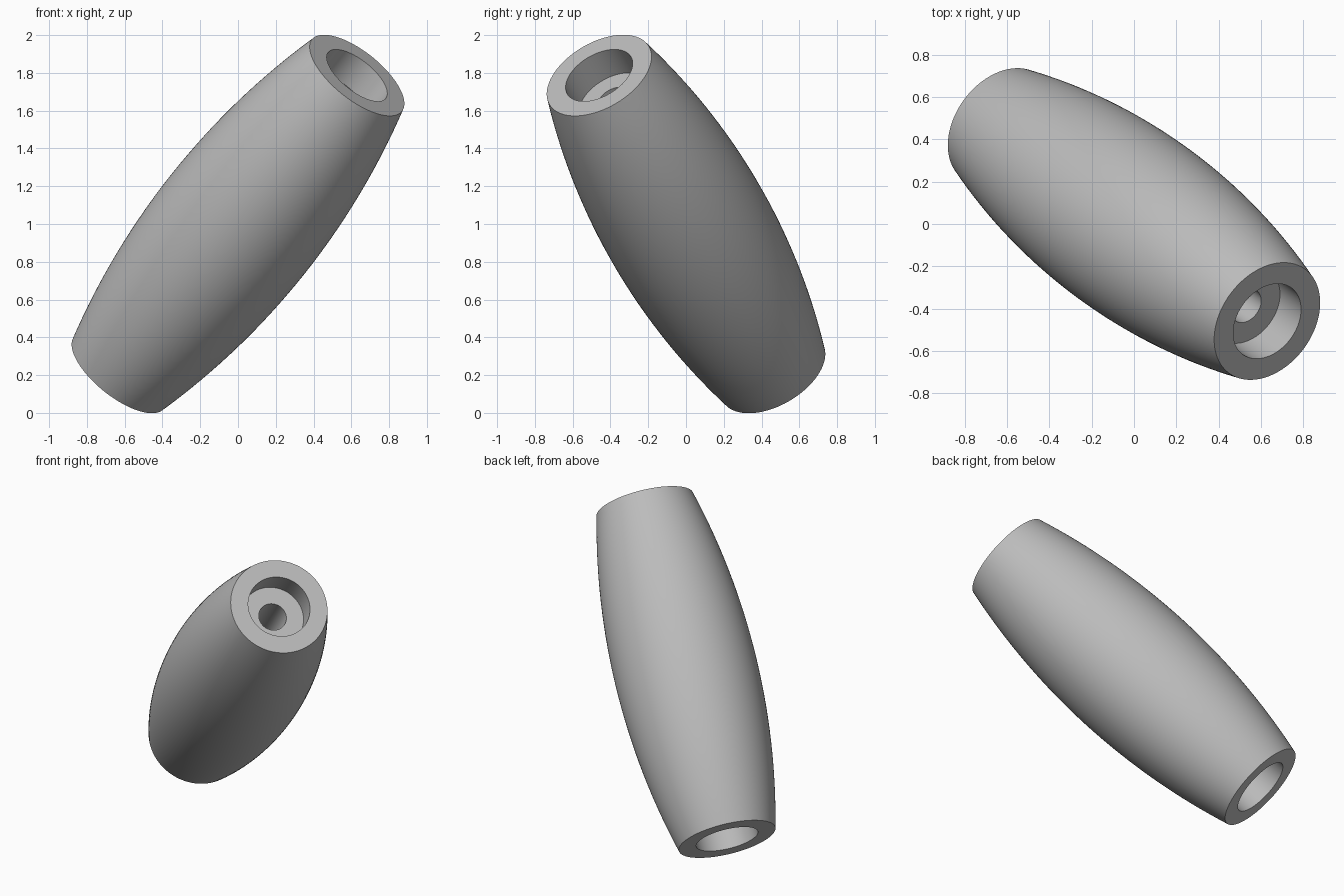
import bpy
import math
from mathutils import Vector

cube = bpy.data.objects.get("Cube")
if cube:
    bpy.data.objects.remove(cube)

AXIS = Vector((0.63, -0.46, 0.787))   # from middle to the upper end
HALF = AXIS.length
END_R, MID_R = 0.305, 0.44            # outer radius at ends and middle
RECESS_R, RECESS_DEPTH, BORE_R = 0.195, 0.175, 0.087
SIDES, RINGS = 96, 32

# Half outline: barrel arc from lower end to upper end
sag = MID_R - END_R
arc_r = (HALF ** 2 + sag ** 2) / (2 * sag)
profile = []
for i in range(RINGS + 1):
    z = HALF * (2 * i / RINGS - 1)
    profile.append((MID_R - arc_r + math.sqrt(arc_r ** 2 - z ** 2), z))

# Counterbores at both ends, joined by the narrow through bore
floor = HALF - RECESS_DEPTH
profile += [(RECESS_R, HALF), (RECESS_R, floor), (BORE_R, floor),
            (BORE_R, -floor), (RECESS_R, -floor), (RECESS_R, -HALF)]

# Revolve the closed outline
verts, faces = [], []
count = len(profile)
for s in range(SIDES):
    a = math.tau * s / SIDES
    verts += [(r * math.cos(a), r * math.sin(a), z) for r, z in profile]
    n = (s + 1) % SIDES
    for i in range(count):
        j = (i + 1) % count
        faces.append((s * count + i, n * count + i, n * count + j, s * count + j))

mesh = bpy.data.meshes.new("barrel_handle")
mesh.from_pydata(verts, [], faces)
handle = bpy.data.objects.new("barrel_handle", mesh)
bpy.context.collection.objects.link(handle)

# Tilt onto the slanted axis
handle.rotation_mode = 'QUATERNION'
handle.rotation_quaternion = Vector((0, 0, 1)).rotation_difference(AXIS)
handle.location = (0, 0, 1)

# Plain grey
grey = bpy.data.materials.new("plain_grey")
grey.use_nodes = True
colour = (0.5, 0.5, 0.5, 1)
grey.diffuse_color = colour
grey.node_tree.nodes["Principled BSDF"].inputs["Base Color"].default_value = colour
mesh.materials.append(grey)

# Smooth walls, sharp rims
bpy.ops.object.select_all(action='DESELECT')
handle.select_set(True)
bpy.context.view_layer.objects.active = handle
bpy.ops.object.shade_smooth_by_angle(angle=math.radians(30))
